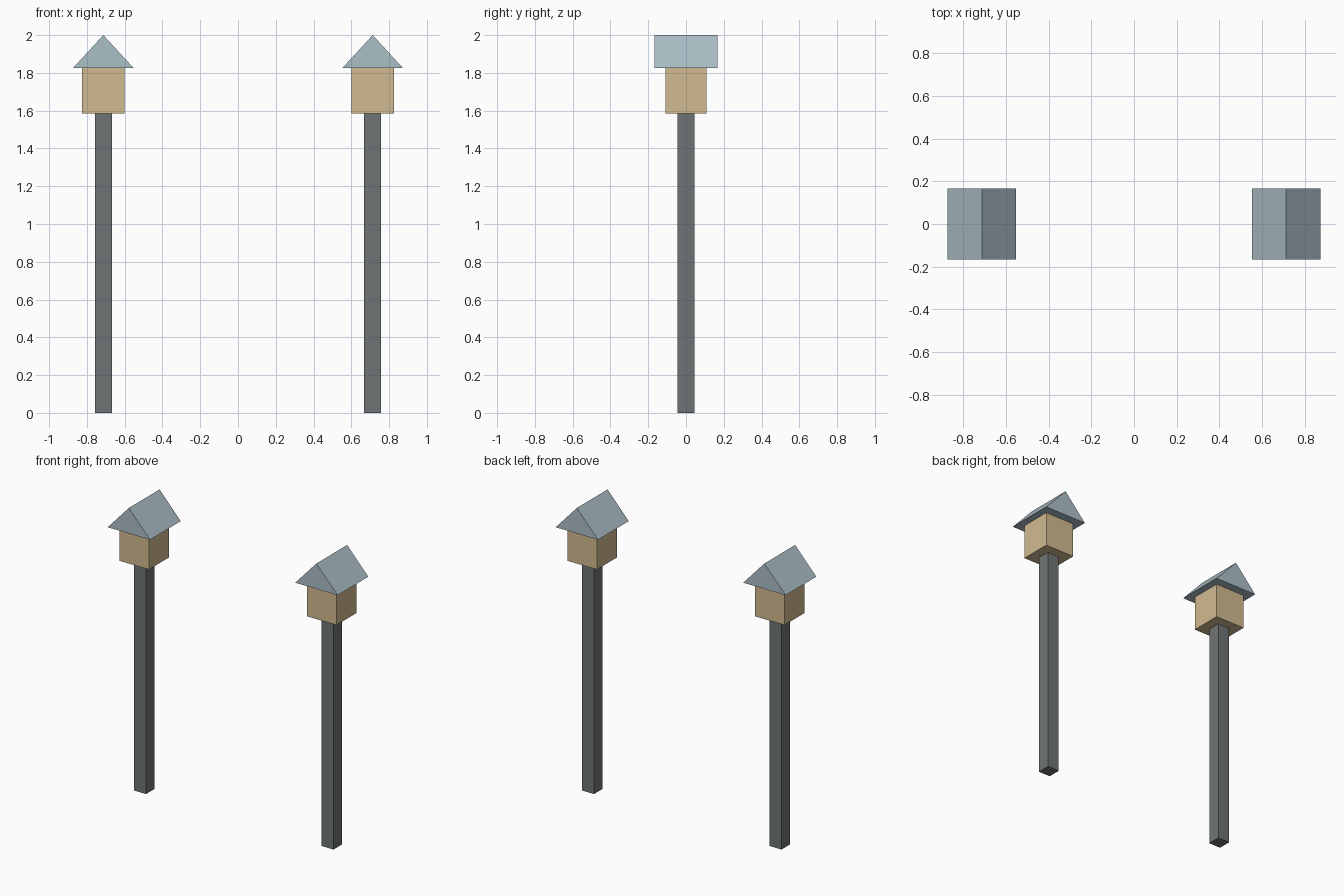
import bpy
import bmesh

cube = bpy.data.objects.get("Cube")
if cube:
    bpy.data.objects.remove(cube, do_unlink=True)


def material(name, rgb):
    mat = bpy.data.materials.new(name)
    mat.use_nodes = True
    colour = (*rgb, 1)
    mat.diffuse_color = colour
    mat.node_tree.nodes["Principled BSDF"].inputs["Base Color"].default_value = colour
    return mat


def prism(name, profile, depth, x, mat):
    """Extrude an x-z outline along y, centred on y = 0."""
    bm = bmesh.new()
    face = bm.faces.new([bm.verts.new((px, -depth / 2, pz)) for px, pz in profile])
    new = bmesh.ops.extrude_face_region(bm, geom=[face])["geom"]
    bmesh.ops.translate(bm, vec=(0, depth, 0),
                        verts=[v for v in new if isinstance(v, bmesh.types.BMVert)])
    bmesh.ops.recalc_face_normals(bm, faces=bm.faces)
    mesh = bpy.data.meshes.new(name)
    bm.to_mesh(mesh)
    bm.free()
    mesh.materials.append(mat)
    obj = bpy.data.objects.new(name, mesh)
    obj.location.x = x
    bpy.context.collection.objects.link(obj)


def box(name, width, depth, bottom, top, x, mat):
    w = width / 2
    prism(name, [(-w, bottom), (w, bottom), (w, top), (-w, top)], depth, x, mat)


post_grey = material("dark grey post", (0.16, 0.175, 0.175))
wood_tan = material("tan wood", (0.64, 0.49, 0.28))
roof_blue = material("pale blue grey roof", (0.41, 0.52, 0.57))

POST_TOP, EAVES, RIDGE = 1.585, 1.825, 2.0

# Two matching birdhouses on posts
for side, x in (("left", 0.713), ("right", -0.713)):
    box(side + "_post", 0.09, 0.09, 0, POST_TOP, x, post_grey)
    box(side + "_house", 0.225, 0.218, POST_TOP, EAVES, x, wood_tan)
    prism(side + "_gable_roof", [(-0.161, EAVES), (0.161, EAVES), (0, RIDGE)],
          0.334, x, roof_blue)
